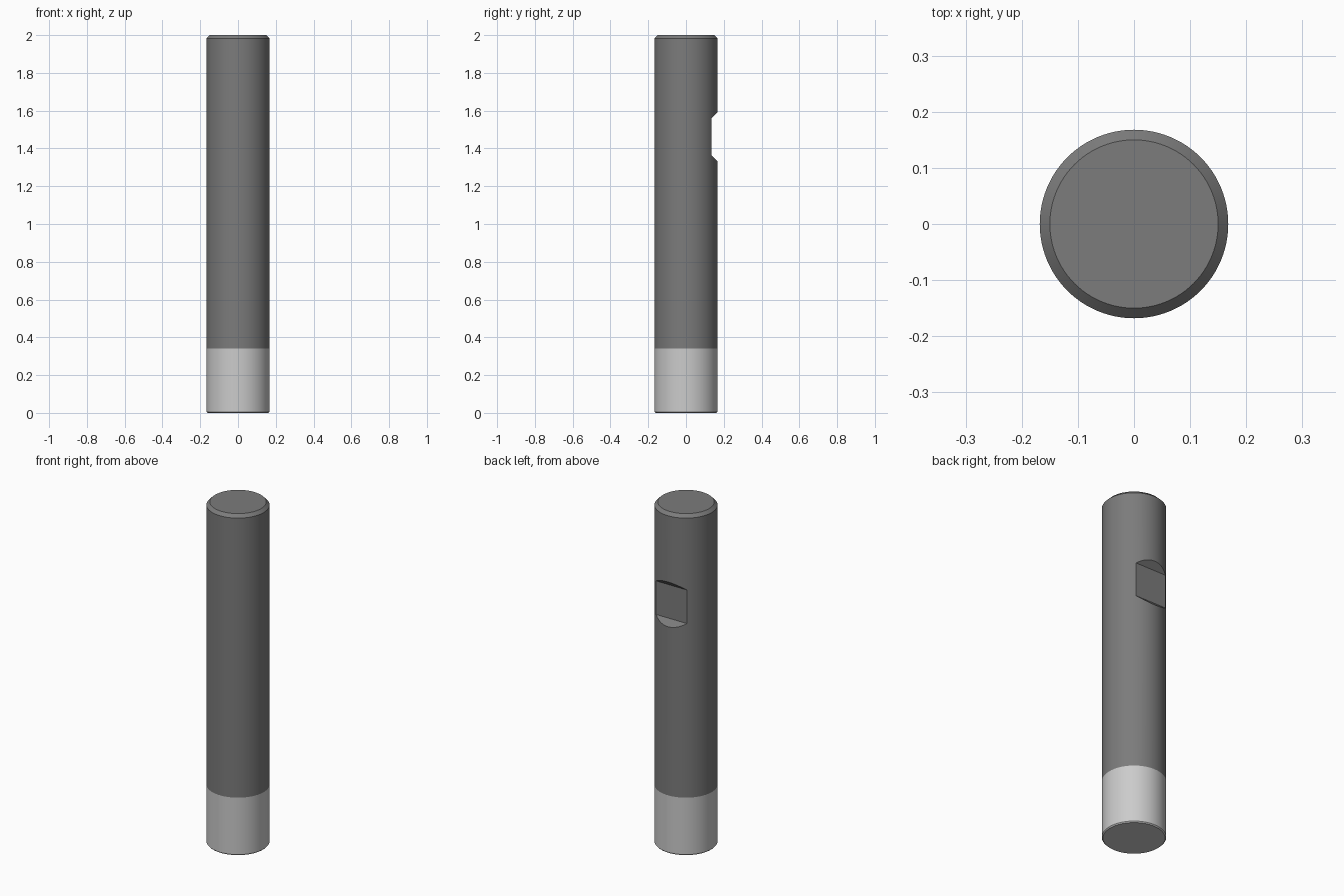
import bpy, bmesh, math

if "Cube" in bpy.data.objects:
    bpy.data.objects.remove(bpy.data.objects["Cube"])

R = 0.168        # rod radius
SPLIT = 0.34     # height where the tip meets the shank
SEGMENTS = 96


def finish(name, bm, color=None):
    bmesh.ops.recalc_face_normals(bm, faces=bm.faces)
    mesh = bpy.data.meshes.new(name)
    bm.to_mesh(mesh)
    bm.free()
    obj = bpy.data.objects.new(name, mesh)
    bpy.context.collection.objects.link(obj)
    if color:
        mat = bpy.data.materials.new(name + "_grey")
        mat.diffuse_color = (*color, 1)
        mat.use_nodes = True
        mat.node_tree.nodes["Principled BSDF"].inputs["Base Color"].default_value = mat.diffuse_color
        mesh.materials.append(mat)
    return obj


def lathe(name, profile, color):
    """Closed solid of revolution from (radius, z) points, capped at both ends."""
    bm = bmesh.new()
    rings = [[bm.verts.new((r * math.cos(a), r * math.sin(a), z))
              for a in (2 * math.pi * i / SEGMENTS for i in range(SEGMENTS))]
             for r, z in profile]
    for low, high in zip(rings, rings[1:]):
        for i in range(SEGMENTS):
            j = (i + 1) % SEGMENTS
            bm.faces.new((low[i], low[j], high[j], high[i]))
    bm.faces.new(rings[0][::-1])
    bm.faces.new(rings[-1])
    return finish(name, bm, color)


def smooth(obj):
    bpy.ops.object.select_all(action='DESELECT')
    bpy.context.view_layer.objects.active = obj
    obj.select_set(True)
    bpy.ops.object.shade_smooth_by_angle(angle=math.radians(25))


# Light tip with a tiny bottom chamfer, dark shank with a chamfered top
tip = lathe("tip", [(R - 0.006, 0), (R, 0.006), (R, SPLIT)], (0.6, 0.6, 0.6))
shank = lathe("shank", [(R, SPLIT), (R, 1.982), (R - 0.018, 2.0)], (0.2, 0.2, 0.2))

# Clamping flat on the back: trapezoid prism with 45 degree ends
floor_y, outer_y, z0, z1 = 0.135, 0.235, 1.363, 1.56
d = outer_y - floor_y
bm = bmesh.new()
outline = [(floor_y, z0), (outer_y, z0 - d), (outer_y, z1 + d), (floor_y, z1)]
face = bm.faces.new([bm.verts.new((-0.3, y, z)) for y, z in outline])
extruded = bmesh.ops.extrude_face_region(bm, geom=[face])["geom"]
bmesh.ops.translate(bm, vec=(0.6, 0, 0),
                    verts=[v for v in extruded if isinstance(v, bmesh.types.BMVert)])
cutter = finish("flat_cutter", bm)

cut = shank.modifiers.new("clamping_flat", 'BOOLEAN')
cut.operation = 'DIFFERENCE'
cut.solver = 'EXACT'
cut.object = cutter
bpy.context.view_layer.objects.active = shank
bpy.ops.object.modifier_apply(modifier=cut.name)
bpy.data.objects.remove(cutter)

for part in (tip, shank):
    smooth(part)
